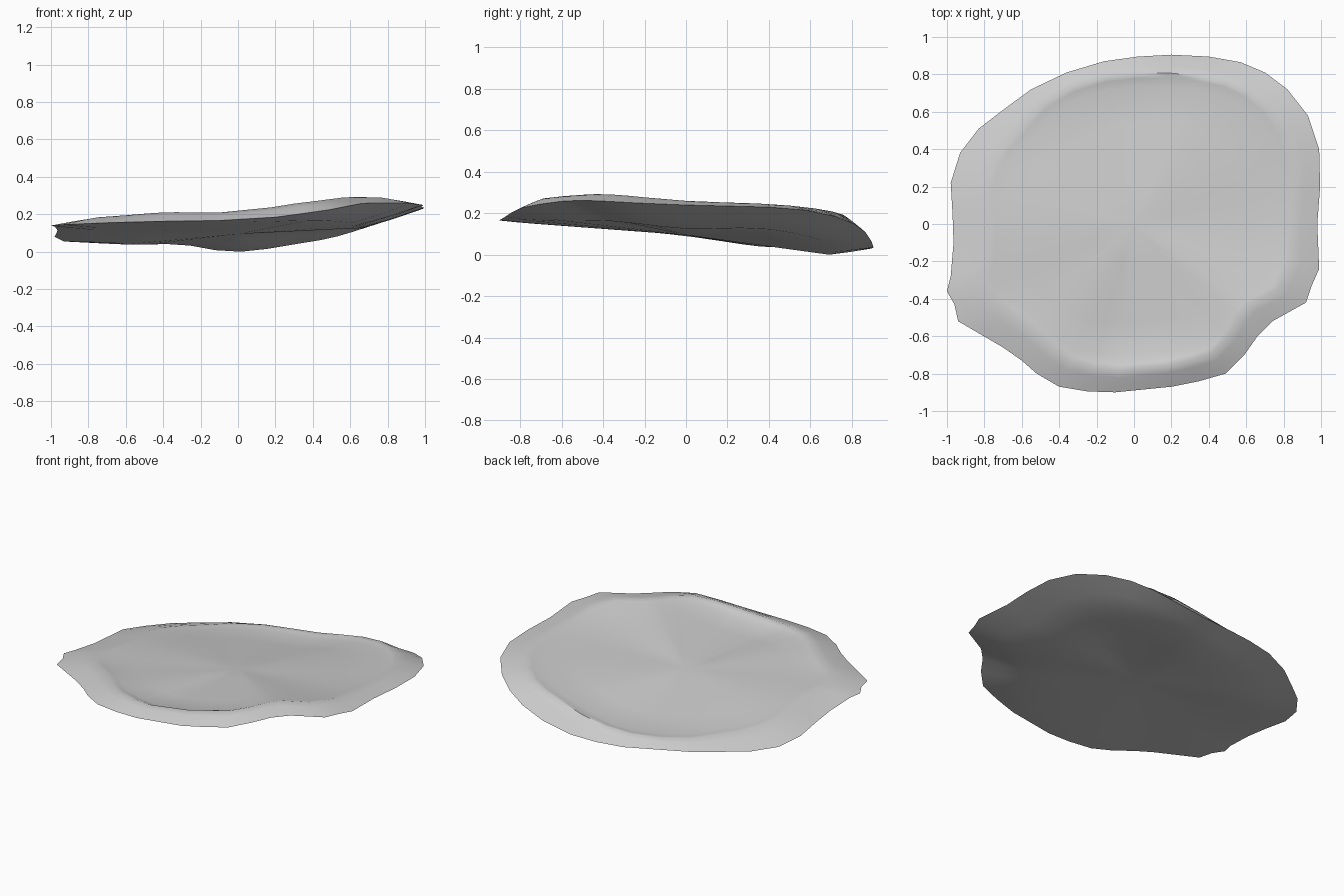
import bpy
import bmesh
import math

if "Cube" in bpy.data.objects:
    bpy.data.objects.remove(bpy.data.objects["Cube"], do_unlink=True)


def sample(values, position):
    """Read a closed list smoothly at a fractional index."""
    index = math.floor(position)
    t = position - index
    a, b, c, d = (values[(index + k) % len(values)] for k in (-1, 0, 1, 2))
    return (b * 2 + (c - a) * t + (a * 2 - b * 5 + c * 4 - d) * t ** 2
            + (b * 3 - a - c * 3 + d) * t ** 3) * 0.5


def mix(a, b, t):
    return a + (b - a) * t


# Wavy outer rim, counter-clockwise from the left side
rim_points = (
    (.98, 0, .24), (.995, .2, .235), (.99, .4, .23), (.93, .58, .215),
    (.82, .72, .185), (.7, .81, .15), (.57, .865, .11), (.4, .895, .065),
    (.2, .905, .035), (.02, .895, .03), (-.16, .87, .035), (-.36, .81, .05),
    (-.55, .72, .05), (-.7, .61, .05), (-.83, .51, .05), (-.93, .38, .055),
    (-.98, .22, .08), (-.97, .05, .1), (-.965, -.1, .115), (-.98, -.28, .135),
    (-1, -.36, .14), (-.96, -.43, .143), (-.94, -.52, .145), (-.82, -.59, .15),
    (-.7, -.66, .155), (-.6, -.73, .158), (-.52, -.8, .16), (-.4, -.87, .163),
    (-.25, -.895, .165), (-.1, -.9, .167), (.2, -.87, .185), (.35, -.84, .205),
    (.49, -.8, .225), (.59, -.7, .245), (.66, -.6, .258), (.74, -.52, .262),
    (.92, -.42, .26), (.95, -.33, .255), (.99, -.24, .25))

# Values every thirty degrees, counter-clockwise from the left side
ridge_height = [.26, .24, .185, .1, .09, .11, .155, .185, .21, .215, .27, .293]
ridge_reach = [.86, .86, .88, .9, .9, .82, .8, .8, .84, .87, .86, .83]
dish_dip = [.02, .015, .015, .015, .005, 0, 0, .01, .015, .035, .025, .015]
belly_height = [.125, .125, .055, 0, .04, .04, .09, .13, .148, .155, .167, .16]
belly_reach = [.62, .7, .78, .77, .7, .72, .76, .8, .84, .84, .78, .68]
DISH_CENTRE = .17
BELLY_CENTRE = .095


def section(x, y, rim):
    """Reach and height from the dish centre, over the rim, to the belly."""
    place = math.atan2(y, x) / math.tau * len(ridge_height)
    ridge, reach, dip, belly, keel = (
        sample(v, place) for v in
        (ridge_height, ridge_reach, dish_dip, belly_height, belly_reach))
    floor = ridge - dip
    points = [(s, mix(DISH_CENTRE, floor, s / .8)) for s in (.2, .4, .6)]
    points += [(reach - .08, floor), (reach - .03, ridge - dip * .4), (reach, ridge)]
    # rounded outer lip
    points += [(mix(reach, 1, t), mix(ridge, rim, t ** 1.1)) for t in (.35, .7)]
    # rim, underside slope and belly
    points += [(1, rim), (mix(1, keel, .5), mix(rim, belly, .55)), (keel, belly)]
    points += [(keel * t, mix(BELLY_CENTRE, belly, t)) for t in (.66, .33)]
    return points


# Rows of vertices, one for each point round the rim
bm = bmesh.new()
rows = [[bm.verts.new((x * s, y * s, height)) for s, height in section(x, y, z)]
        for x, y, z in rim_points]
top = bm.verts.new((0, 0, DISH_CENTRE))
bottom = bm.verts.new((0, 0, BELLY_CENTRE))

# Skin between neighbouring rows, closed at both centres
for i, row in enumerate(rows):
    following = rows[(i + 1) % len(rows)]
    bm.faces.new((top, row[0], following[0]))
    bm.faces.new((bottom, following[-1], row[-1]))
    for k in range(len(row) - 1):
        bm.faces.new((row[k], row[k + 1], following[k + 1], following[k]))
bmesh.ops.recalc_face_normals(bm, faces=bm.faces)

# Stand the lowest point on the ground
lowest = min(v.co.z for v in bm.verts)
bmesh.ops.translate(bm, verts=bm.verts, vec=(0, 0, -lowest))

mesh = bpy.data.meshes.new("dished_stone_slab")
bm.to_mesh(mesh)
bm.free()
slab = bpy.data.objects.new("dished_stone_slab", mesh)
bpy.context.collection.objects.link(slab)

# Plain grey stone
grey = bpy.data.materials.new("stone_grey")
grey.use_nodes = True
colour = (.6, .6, .6, 1)
grey.diffuse_color = colour
for node in grey.node_tree.nodes:
    if node.type == "BSDF_PRINCIPLED":
        node.inputs["Base Color"].default_value = colour
mesh.materials.append(grey)

bpy.ops.object.select_all(action="DESELECT")
slab.select_set(True)
bpy.context.view_layer.objects.active = slab
bpy.ops.object.shade_smooth_by_angle(angle=math.radians(50))
